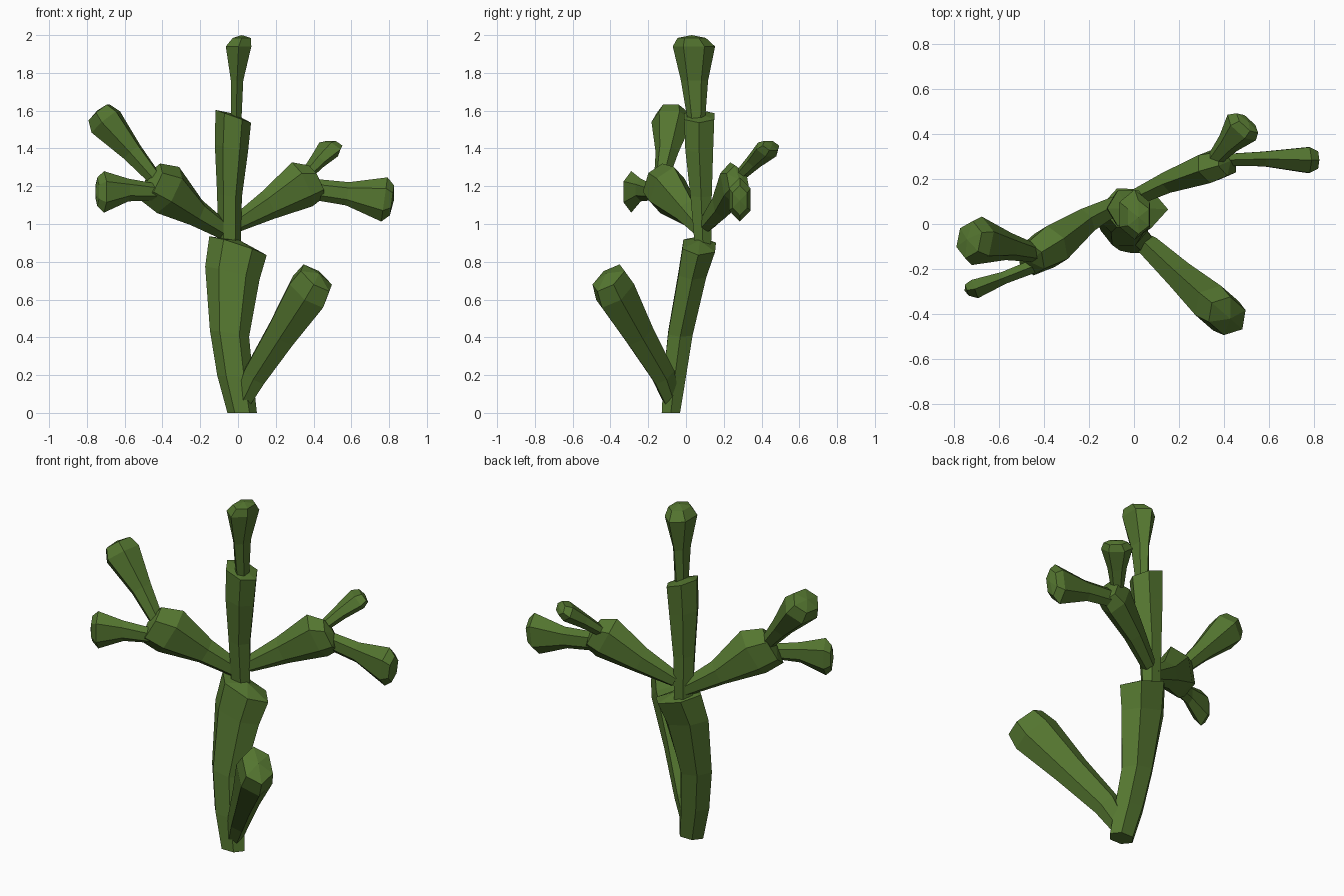
import bpy, bmesh, math
from mathutils import Vector

green = bpy.data.materials.new("cactus green")
green.diffuse_color = (0.088, 0.178, 0.029, 1)


def stem(name, rings, side=None, n0=None, n1=None, dome=0.02, phase=0.0, sides=6):
    """Loft of rings (x, y, z, half width, half height) with a low domed end."""
    pts = [Vector(r[:3]) for r in rings]
    axis = (pts[-1] - pts[0]).normalized()
    s = Vector(side) if side else axis.cross(Vector((0, 0, 1)))
    n0 = Vector(n0).normalized() if n0 else axis
    n1 = Vector(n1).normalized() if n1 else axis
    bm = bmesh.new()
    loops = []
    for i, (p, r) in enumerate(zip(pts, rings)):
        n = n0.lerp(n1, i / (len(rings) - 1)).normalized()
        u = (s - n * s.dot(n)).normalized()
        v = n.cross(u)
        loop = []
        for k in range(sides):
            t = 2 * math.pi * (k + phase) / sides
            loop.append(bm.verts.new(p + u * r[3] * math.cos(t) + v * r[4] * math.sin(t)))
        loops.append(loop)
    for lo, hi in zip(loops, loops[1:]):
        for k in range(sides):
            j = (k + 1) % sides
            bm.faces.new((lo[k], lo[j], hi[j], hi[k]))
    bm.faces.new(loops[0][::-1])
    tip = bm.verts.new(pts[-1] + n1 * dome)
    for k in range(sides):
        bm.faces.new((loops[-1][k], loops[-1][(k + 1) % sides], tip))
    bmesh.ops.recalc_face_normals(bm, faces=bm.faces)
    me = bpy.data.meshes.new(name)
    bm.to_mesh(me)
    bm.free()
    me.materials.append(green)
    ob = bpy.data.objects.new(name, me)
    bpy.context.collection.objects.link(ob)


X = (1, 0, 0)
Z = (0, 0, 1)

# central column: trunk, upper trunk, top bud
stem("trunk", [(0.022, -0.08, 0, 0.078, 0.056), (-0.015, -0.06, 0.19, 0.095, 0.068),
               (-0.045, -0.03, 0.42, 0.105, 0.075), (-0.03, 0.035, 0.74, 0.148, 0.085),
               (0.0, 0.07, 0.885, 0.16, 0.10)],
     side=X, n0=Z, n1=(0.33, 0.1, 1), dome=0.03)
stem("upper_trunk", [(-0.045, 0.09, 0.88, 0.06, 0.05), (-0.045, 0.08, 1.15, 0.066, 0.065),
                     (-0.035, 0.07, 1.4, 0.09, 0.085), (-0.025, 0.07, 1.57, 0.10, 0.092)],
     side=X, n0=Z, n1=(0.36, 0, 1), dome=0.015)
stem("top_bud", [(-0.01, 0.055, 1.54, 0.032, 0.045), (-0.005, 0.045, 1.76, 0.038, 0.072),
                 (0.003, 0.042, 1.94, 0.078, 0.112), (0.02, 0.03, 1.985, 0.055, 0.075)],
     side=X, n0=Z, n1=Z, dome=0.015, phase=0.5)

# low front arm
stem("low_arm", [(0.035, -0.08, 0.08, 0.045, 0.055), (0.09, -0.12, 0.2, 0.058, 0.078),
                 (0.23, -0.25, 0.42, 0.075, 0.10), (0.37, -0.375, 0.64, 0.10, 0.135),
                 (0.415, -0.41, 0.715, 0.085, 0.115)], dome=0.03, phase=0.5)

# left branch and its two buds
stem("left_branch", [(-0.05, 0.10, 0.95, 0.04, 0.045), (-0.22, 0.01, 1.06, 0.065, 0.075),
                     (-0.37, -0.10, 1.18, 0.10, 0.14), (-0.46, -0.155, 1.22, 0.08, 0.115)],
     dome=0.02, phase=0.5)
stem("left_upper_bud", [(-0.44, -0.13, 1.24, 0.04, 0.04), (-0.56, -0.10, 1.38, 0.062, 0.06),
                        (-0.70, -0.075, 1.54, 0.11, 0.10), (-0.735, -0.07, 1.59, 0.085, 0.075)],
     dome=0.015)
stem("left_lower_bud", [(-0.44, -0.185, 1.17, 0.035, 0.045), (-0.58, -0.24, 1.18, 0.032, 0.06),
                        (-0.71, -0.29, 1.17, 0.05, 0.11), (-0.745, -0.295, 1.17, 0.03, 0.075)],
     dome=0.01, phase=0.5)

# right branch and its two buds
stem("right_branch", [(-0.01, 0.11, 1.0, 0.04, 0.045), (0.16, 0.19, 1.10, 0.055, 0.08),
                      (0.34, 0.255, 1.21, 0.078, 0.13), (0.415, 0.275, 1.225, 0.065, 0.095)],
     dome=0.02, phase=0.5)
stem("right_lower_bud", [(0.39, 0.285, 1.185, 0.03, 0.055), (0.58, 0.29, 1.16, 0.038, 0.062),
                         (0.775, 0.285, 1.13, 0.066, 0.118), (0.815, 0.285, 1.125, 0.045, 0.08)],
     dome=0.01, phase=0.5)
stem("right_upper_bud", [(0.36, 0.29, 1.26, 0.035, 0.03), (0.42, 0.36, 1.33, 0.052, 0.04),
                         (0.48, 0.43, 1.395, 0.085, 0.052), (0.505, 0.45, 1.415, 0.065, 0.035)],
     dome=0.01)
